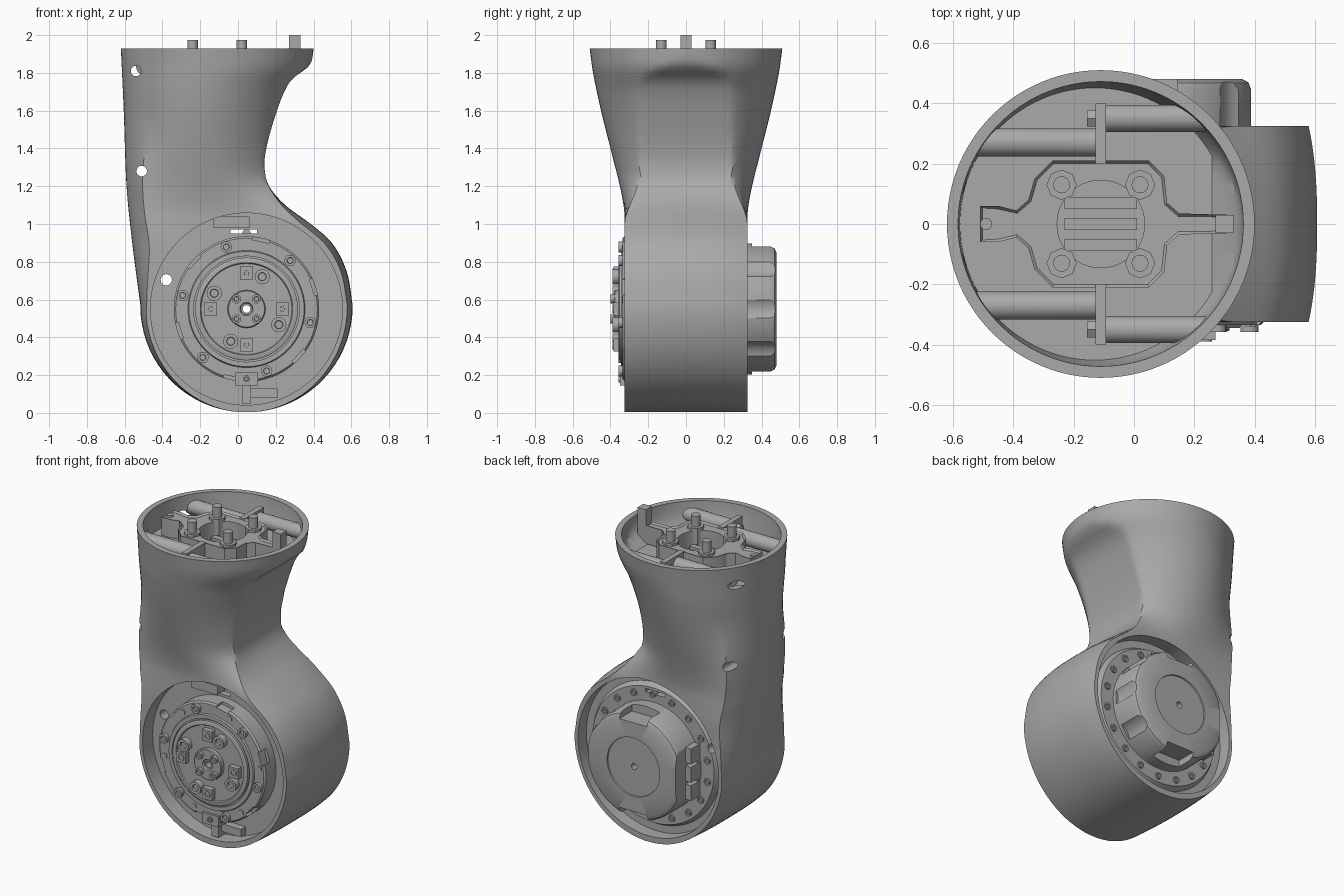
import bpy, bmesh, math
from mathutils import Vector, Matrix

if "Cube" in bpy.data.objects:
    bpy.data.objects.remove(bpy.data.objects["Cube"])

GREY = bpy.data.materials.new("mid_grey")
GREY.use_nodes = True
GREY.diffuse_color = (0.4, 0.4, 0.4, 1)
GREY.node_tree.nodes["Principled BSDF"].inputs["Base Color"].default_value = (0.4, 0.4, 0.4, 1)
PARTS = []
AX, AZ = 0.045, 0.55          # joint axis, running along y


def finish(name, bm):
    bmesh.ops.recalc_face_normals(bm, faces=bm.faces)
    me = bpy.data.meshes.new(name)
    bm.to_mesh(me)
    bm.free()
    ob = bpy.data.objects.new(name, me)
    bpy.context.scene.collection.objects.link(ob)
    me.materials.append(GREY)
    PARTS.append(ob)
    return ob


def cut(ob, *cutters, operation='DIFFERENCE'):
    for c in cutters:
        mod = ob.modifiers.new("cut", 'BOOLEAN')
        mod.operation, mod.solver, mod.object = operation, 'EXACT', c
        bpy.context.view_layer.objects.active = ob
        bpy.ops.object.modifier_apply(modifier=mod.name)
        PARTS.remove(c)
        bpy.data.objects.remove(c)


def cyl(name, p0, p1, r, seg=32, socket=0):
    p0, p1 = Vector(p0), Vector(p1)
    d = p1 - p0
    m = Matrix.Translation((p0 + p1) / 2) @ d.to_track_quat('Z', 'Y').to_matrix().to_4x4()
    bm = bmesh.new()
    bmesh.ops.create_cone(bm, cap_ends=True, segments=seg, radius1=r, radius2=r,
                          depth=d.length, matrix=m)
    if socket:
        bm.normal_update()
        cap = [f for f in bm.faces if f.normal.dot(d.normalized()) > 0.9]
        bmesh.ops.inset_individual(bm, faces=cap, thickness=r * 0.45, depth=0)
        bmesh.ops.inset_individual(bm, faces=cap, thickness=r * 0.05, depth=-socket)
    return finish(name, bm)


def box(name, centre, size, matrix=Matrix()):
    bm = bmesh.new()
    bmesh.ops.create_cube(bm, size=1, matrix=matrix @ Matrix.Translation(centre)
                          @ Matrix.Diagonal((*size, 1)))
    return finish(name, bm)


def polar(deg):
    """Frame on the joint axis with x pointing outwards at the angle."""
    return Matrix.Translation((AX, 0, AZ)) @ Matrix.Rotation(-math.radians(deg), 4, 'Y')


def at(deg, r, y):
    return polar(deg) @ Vector((r, y, 0))


def lathe(name, pts, seg=72):
    """Closed (radius, y) profile turned about the joint axis."""
    bm = bmesh.new()
    rings = [[bm.verts.new(at(360 * i / seg, r, y)) for r, y in pts] for i in range(seg)]
    for i in range(seg):
        a, b = rings[i], rings[(i + 1) % seg]
        for j in range(len(pts)):
            k = (j + 1) % len(pts)
            bm.faces.new((a[j], a[k], b[k], b[j]))
    return finish(name, bm)


def curve(pts, z):
    """Smooth interpolation through (z, value) points."""
    if z <= pts[0][0]:
        return pts[0][1]
    if z >= pts[-1][0]:
        return pts[-1][1]
    n = len(pts)

    def slope(i):
        a, b = pts[max(i - 1, 0)], pts[min(i + 1, n - 1)]
        return (b[1] - a[1]) / (b[0] - a[0])
    i = max(k for k in range(n - 1) if pts[k][0] <= z)
    (z0, v0), (z1, v1) = pts[i], pts[i + 1]
    h = z1 - z0
    s = (z - z0) / h
    return ((2*s**3 - 3*s*s + 1) * v0 + (s**3 - 2*s*s + s) * h * slope(i)
            + (3*s*s - 2*s**3) * v1 + (s**3 - s*s) * h * slope(i + 1))


# --- Shell: round neck flowing into a flat-sided drum, scooped on one side ---
R, CZ = 0.562, 0.565
LEFT = [(0.57, -0.517), (0.9, -0.56), (1.2, -0.59), (1.6, -0.605), (1.93, -0.62)]
SCOOP = [(0.57, 0.607), (0.75, 0.575), (0.9, 0.497), (1.0, 0.385), (1.1, 0.25), (1.2, 0.165),
         (1.3, 0.14), (1.4, 0.15), (1.55, 0.19), (1.7, 0.245), (1.77, 0.29), (1.83, 0.37),
         (1.87, 0.392), (1.93, 0.4)]
TUBE = [(1.0, 0.385), (1.1, 0.33), (1.2, 0.28), (1.3, 0.24), (1.5, 0.25), (1.7, 0.31),
        (1.83, 0.385), (1.93, 0.4)]
DEPTH = [(1.0, 0.325), (1.08, 0.328), (1.2, 0.35), (1.4, 0.4), (1.6, 0.45), (1.8, 0.492), (1.93, 0.51)]
# How far the drum edge rounds in towards the rim, left and right
CROWN_L = [(0.5, 0.05), (0.57, 0.06), (0.7, 0.1), (0.9, 0.17), (1.1, 0.19)]
CROWN_R = [(0.57, 0.05), (0.8, 0.06), (1.0, 0.1)]


def smooth(hi, lo, z):
    s = min(max((hi - z) / (hi - lo), 0), 1)
    return s * s * (3 - 2 * s)


def section(z, inset, n=96):
    if z < CZ:
        half = math.sqrt(max(R * R - (z - CZ) ** 2, 0))
        xl, xr, clip = AX - half, AX + half, 9
    else:
        xl, clip = curve(LEFT, z), curve(SCOOP, z)
        xr = clip if z <= 1.0 else curve(TUBE, z)
    c, a, b = (xl + xr) / 2, (xr - xl) / 2 - inset, curve(DEPTH, z) - inset
    out = []
    for i in range(n):
        u, v = math.cos(2 * math.pi * i / n), math.sin(2 * math.pi * i / n)
        m = max(abs(u), abs(v))
        t = smooth(1.25, 1.0, z) if u > 0 else smooth(1.6, 0.85, z)
        k = curve(CROWN_R if u > 0 else CROWN_L, z)
        u, v = u + (u / m - u) * t, v + (v / m - v) * t
        x = min(a * u, clip - inset - c)
        out.append((c + x * (1 - k * t * abs(v) ** 2.5), b * v, z))
    return out


def loft(name, zs, inset=0):
    bm = bmesh.new()
    rings = [[bm.verts.new(p) for p in section(z, inset)] for z in zs]
    for a, b in zip(rings, rings[1:]):
        for i in range(len(a)):
            j = (i + 1) % len(a)
            bm.faces.new((a[i], a[j], b[j], b[i]))
    bm.faces.new(rings[0])
    bm.faces.new(rings[-1])
    return finish(name, bm)


low = [CZ - R * math.cos(0.06 + (math.pi / 2 - 0.06) * i / 18) for i in range(18)]
high = [0.57 + (1.93 - 0.57) * i / 54 for i in range(55)]
shell = loft("shell", low + high)
cut(shell, loft("neck_cavity", [1.775, 1.8, 1.83, 1.86, 1.9, 1.96], 0.036),
    cyl("drum_bore", (AX, -0.6, 0.55), (AX, 0.6, 0.55), 0.508, 96),
    *[cyl("side_hole", (x, -0.7, z), (x, 0.7, z), 0.028, 20) for x, z in ((-0.54, 1.81), (-0.51, 1.28))])


def trim(ob):
    """Keep only what lies inside the neck wall."""
    cut(ob, loft("neck_fill", [1.75, 1.77, 1.8, 1.83, 1.86, 1.9, 2.05], 0.02), operation='INTERSECT')


# --- Mounting bracket inside the neck ---
CX = -0.11
half = [(0.33, 0.03), (0.15, 0.035), (0.11, 0.07), (0.1, 0.16), (0.05, 0.21), (-0.27, 0.21),
        (-0.33, 0.15), (-0.35, 0.08), (-0.39, 0.045), (-0.45, 0.06), (-0.51, 0.06)]
bm = bmesh.new()
face = bm.faces.new([bm.verts.new((x, y, 1.9)) for x, y in half + [(x, -y) for x, y in half[::-1]]])
low_verts = [g for g in bmesh.ops.extrude_face_region(bm, geom=[face])["geom"]
             if isinstance(g, bmesh.types.BMVert)]
bmesh.ops.translate(bm, verts=low_verts, vec=(0, 0, -0.12))
bmesh.ops.recalc_face_normals(bm, faces=bm.faces)
top = [f for f in bm.faces if f.normal.z > 0.9]
bmesh.ops.inset_region(bm, faces=top, thickness=0.01)
bmesh.ops.translate(bm, verts=list({v for f in top for v in f.verts}), vec=(0, 0, -0.012))
bracket = finish("bracket", bm)
cut(bracket, cyl("bracket_hole", (CX, 0, 1.7), (CX, 0, 2), 0.145, 48))
trim(bracket)
box("locating_tab", (0.3, 0, 1.935), (0.06, 0.06, 0.13))
cyl("arm_pin", (-0.49, 0, 1.85), (-0.49, 0, 1.9), 0.02, 16)
for s in (-1, 1):
    for x in (-0.24, 0.02):
        cyl("post_pad", (x, s * 0.13, 1.8), (x, s * 0.13, 1.905), 0.05, 8)
        cyl("post", (x, s * 0.13, 1.85), (x, s * 0.13, 1.975), 0.028, 20)
    box("cross_tab", (CX, s * 0.3, 1.84), (0.035, 0.2, 0.12))
    trim(cyl("left_rod", (-0.6, s * 0.27, 1.84), (-0.1, s * 0.27, 1.84), 0.047))
    trim(cyl("right_rod", (-0.1, s * 0.35, 1.84), (0.35, s * 0.35, 1.84), 0.045))
    cyl("rod_nut", (-0.155, s * 0.35, 1.84), (-0.12, s * 0.35, 1.84), 0.03, 6)
for y in (-0.07, 0, 0.07):
    box("neck_rib", (CX, y, 1.78), (0.24, 0.04, 0.04))

# --- Actuator: carrier disc filling the drum ---
carrier = lathe("carrier", [(0.02, -0.22), (0.512, -0.22), (0.512, 0.24), (0.46, 0.24),
                            (0.44, 0.275), (0.02, 0.275)])
cut(carrier, cyl("gap_side", at(160, 0.452, -0.5), at(160, 0.452, 0.5), 0.03, 20),
    box("gap_top", (0.03, 0, 0.96), (0.14, 1, 0.022)))
box("top_stop", (-0.035, -0.25, 1.01), (0.19, 0.1, 0.06))
box("bottom_stem", (AX, -0.25, 0.1), (0.05, 0.1, 0.1))
box("bottom_block", (0.14, -0.24, 0.105), (0.14, 0.06, 0.05))
box("bottom_tab", (AX, -0.3, 0.18), (0.12, 0.1, 0.07))
cyl("tab_screw", (AX, -0.3, 0.18), (AX, -0.358, 0.18), 0.018, 16, 0.008)

# Fixed outer ring with notches and screws
ring = lathe("outer_ring", [(0.28, -0.2), (0.385, -0.2), (0.385, -0.325), (0.375, -0.335),
                            (0.31, -0.335), (0.305, -0.345), (0.28, -0.345)])
cut(ring, *[box("notch", (0.385, -0.32, 0), (0.04, 0.09, 0.09), polar(78 + 60 * k)) for k in range(6)])
for k in range(6):
    a = 48 + 60 * k
    cyl("ring_screw", at(a, 0.345, -0.3), at(a, 0.345, -0.358), 0.03, 20, 0.012)
    cyl("ring_plug", at(a + 20, 0.345, -0.3), at(a + 20, 0.345, -0.34), 0.02, 6)

# Turning rotor with paired screws and a bored hub
lathe("rotor", [(0.02, -0.2), (0.285, -0.2), (0.285, -0.335), (0.272, -0.335), (0.272, -0.352),
                (0.262, -0.357), (0.245, -0.357), (0.24, -0.35), (0.02, -0.35)])
lathe("hub", [(0.02, -0.34), (0.1, -0.34), (0.1, -0.375), (0.095, -0.38), (0.035, -0.38),
              (0.03, -0.37), (0.02, -0.37)], 48)
for k in range(4):
    a = 90 * k
    box("rotor_pad", (0.19, -0.36, 0), (0.07, 0.05, 0.07), polar(a))
    cyl("rotor_pad_screw", at(a, 0.19, -0.37), at(a, 0.19, -0.39), 0.024, 16, 0.008)
    cyl("rotor_screw", at(a - 26, 0.19, -0.34), at(a - 26, 0.19, -0.39), 0.04, 20, 0.015)
    cyl("hub_screw", at(a + 45, 0.075, -0.36), at(a + 45, 0.075, -0.4), 0.024, 16, 0.01)

# --- Rear cover with pockets, finger lobes and a flat connector side ---
cover = lathe("rear_cover", [(0.02, 0.22), (0.347, 0.22), (0.347, 0.445), (0.337, 0.468),
                             (0.315, 0.48), (0.19, 0.48), (0.188, 0.472), (0.02, 0.472)])
cut(cover, *[box("pocket", (0.36, 0.43, 0), (0.14, 0.16, 0.2), polar(a)) for a in (90, 270)],
    *[cyl("lobe", at(a, 0.43, 0.3), at(a, 0.43, 0.6), 0.1, 32) for a in (-38, 0, 38)],
    box("connector_flat", (-0.39, 0.45, AZ), (0.26, 0.3, 0.9)))
for k in range(-1, 2):
    box("connector", (-0.275, 0.33, AZ + 0.12 * k), (0.05, 0.09, 0.1))
for k in range(18):
    a = 10 + 20 * k
    cyl("rear_screw", at(a, 0.4, 0.25), at(a, 0.4, 0.285), 0.022, 16, 0.012)

# Smooth shading with sharp edges kept
bpy.ops.object.select_all(action='DESELECT')
for ob in PARTS:
    ob.select_set(True)
bpy.context.view_layer.objects.active = shell
bpy.ops.object.shade_smooth_by_angle(angle=math.radians(32))
